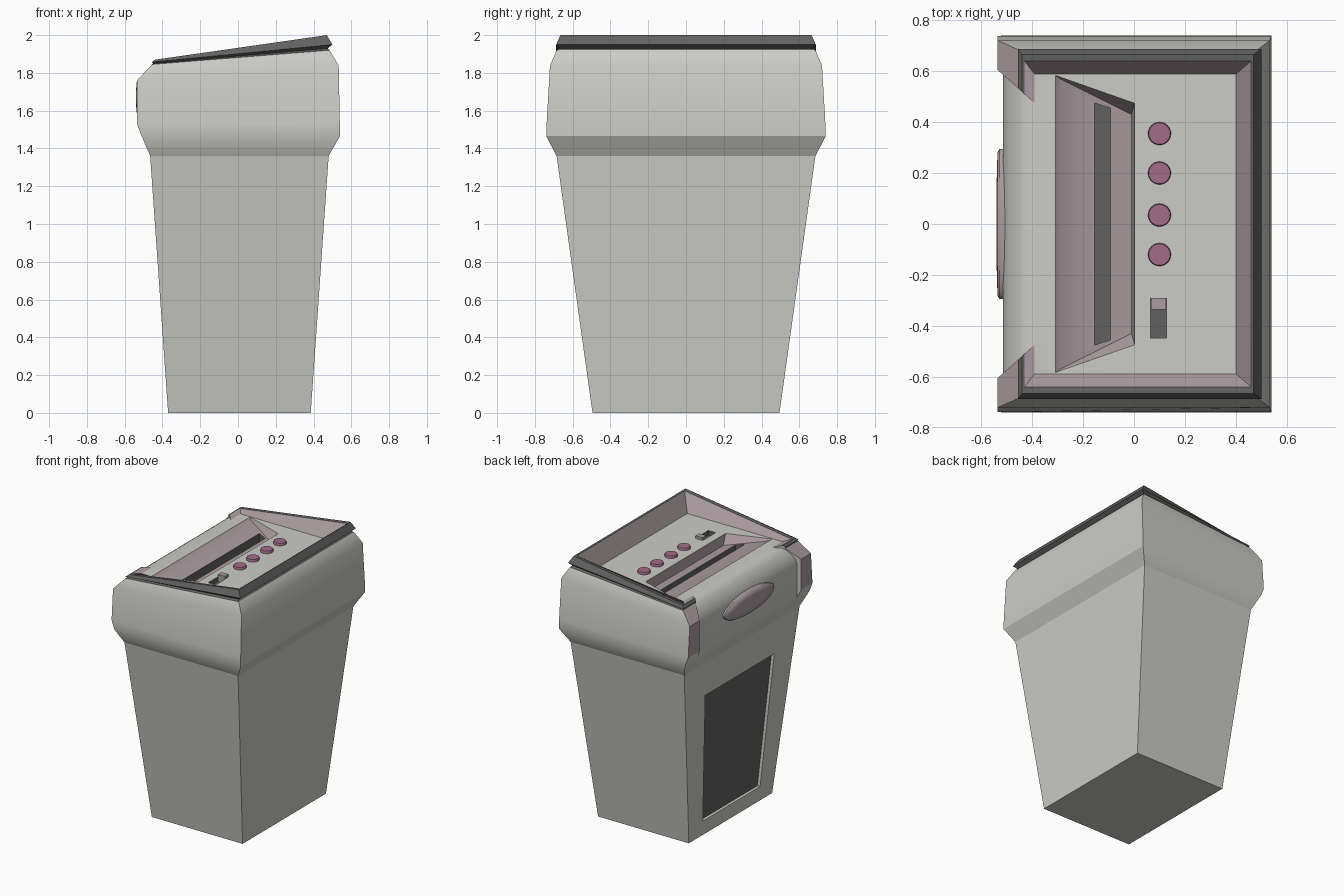
import bpy, bmesh, math

if "Cube" in bpy.data.objects:
    bpy.data.objects.remove(bpy.data.objects["Cube"])


def material(name, rgb):
    m = bpy.data.materials.new(name)
    m.diffuse_color = (*rgb, 1)
    m.use_nodes = True
    m.node_tree.nodes["Principled BSDF"].inputs["Base Color"].default_value = m.diffuse_color
    return m


GREY, MAUVE, DARK, PLUM = range(4)
MATS = [material("grey", (0.6, 0.6, 0.57)), material("mauve", (0.42, 0.34, 0.36)),
        material("dark", (0.12, 0.12, 0.12)), material("plum", (0.36, 0.15, 0.25))]
FLOOR = 1.86


def finish(name, bm):
    bmesh.ops.recalc_face_normals(bm, faces=bm.faces)
    me = bpy.data.meshes.new(name)
    bm.to_mesh(me)
    bm.free()
    for m in MATS:
        me.materials.append(m)
    ob = bpy.data.objects.new(name, me)
    bpy.context.collection.objects.link(ob)
    return ob


def loft(name, rings, mats=None, caps=(GREY, GREY)):
    """Closed skin through rings; mats = one material per band."""
    bm = bmesh.new()
    vs = [[bm.verts.new(p) for p in r] for r in rings]
    n = len(rings[0])
    for k in range(len(rings) - 1):
        for i in range(n):
            j = (i + 1) % n
            f = bm.faces.new((vs[k][i], vs[k][j], vs[k + 1][j], vs[k + 1][i]))
            m = mats[k] if mats else GREY
            f.material_index = m[i] if isinstance(m, tuple) else m
    for r, m in zip((vs[0], vs[-1]), caps):
        bm.faces.new(r).material_index = m
    return finish(name, bm)


def ring(x0, z0, x1, z1, y):
    return [(x0, -y, z0), (x1, -y, z1), (x1, y, z1), (x0, y, z0)]


def activate(ob):
    bpy.ops.object.select_all(action='DESELECT')
    ob.select_set(True)
    bpy.context.view_layer.objects.active = ob


def cut(ob, cutter):
    mod = ob.modifiers.new("cut", 'BOOLEAN')
    mod.operation, mod.solver, mod.object = 'DIFFERENCE', 'EXACT', cutter
    activate(ob)
    bpy.ops.object.modifier_apply(modifier=mod.name)
    bpy.data.objects.remove(cutter)


def smooth(ob, deg=30):
    activate(ob)
    bpy.ops.object.shade_smooth_by_angle(angle=math.radians(deg))


def disc(name, n, r, r_top, h, mat, dome=0.0):
    """Bevelled disc along z."""
    levels = [(r, -h), (r, h * 0.6), (r_top, h)]
    if dome:
        levels.append((r_top * 0.5, h + dome))
    rings = [[(a * math.cos(t * math.tau / n), a * math.sin(t * math.tau / n), z)
              for t in range(n)] for a, z in levels]
    return loft(name, rings, [mat] * (len(levels) - 1), (mat, mat))


# tapered waste bin
bin_body = loft("bin", [ring(-.37, 0, .385, 0, .495), ring(-.465, 1.36, .48, 1.36, .685)])


# recessed window on the left side
def window(off):
    pts = [(.34, .11), (-.34, .11), (-.41, 1.10), (.41, 1.10)]
    return [(-.37 - .07 * z + off, y, z) for y, z in pts]


cut(bin_body, loft("window_cutter", [window(-.1), window(.022)], None, (GREY, DARK)))

# cutting head with flared skirt, raised rim and sunken top
corner = (GREY, GREY, GREY, MAUVE)
head = loft("head", [
    ring(-.465, 1.36, .48, 1.36, .685),
    ring(-.51, 1.465, .54, 1.465, .74),
    ring(-.535, 1.53, .539, 1.53, .738),
    ring(-.535, 1.76, .533, 1.84, .72),
    ring(-.455, 1.845, .485, 1.92, .685),
    ring(-.45, 1.85, .475, 1.93, .67),
    ring(-.455, 1.857, .50, 1.95, .687),
    ring(-.44, 1.87, .47, 2.0, .665),
    ring(-.43, 1.87, .46, 1.995, .64),
    ring(-.39, FLOOR, .40, FLOOR, .588)],
    [GREY, GREY, corner, corner, DARK, DARK, DARK, DARK, MAUVE])

# curved panel set back between the two left corners
profile = [(-.6, 1.47), (-.513, 1.47), (-.514, 1.72), (-.506, 1.76), (-.485, 1.80),
           (-.46, 1.832), (-.435, 1.85), (-.385, 1.8602), (-.385, 2.05), (-.6, 2.05)]
cut(head, loft("panel_cutter",
               [[(x, s * (.6 - .9 * (x + .53)), z) for x, z in profile] for s in (-1, 1)]))

# sloping paper throat, feed slot and switch well
cut(head, loft("throat_cutter", [
    [(-.312, -.586, FLOOR + .003), (.003, -.476, FLOOR + .003),
     (.003, .476, FLOOR + .003), (-.312, .586, FLOOR + .003)],
    [(-.29, -.57, 1.845), (-.01, -.43, 1.79), (-.01, .43, 1.79), (-.29, .57, 1.845)]],
    [MAUVE], (MAUVE, MAUVE)))


def slot(z):
    return [(-.155, -.475, z), (-.092, -.455, z), (-.092, .455, z), (-.155, .475, z)]


cut(head, loft("slot_cutter", [slot(1.9), slot(1.72)], [DARK], (DARK, DARK)))


def box(name, x0, x1, y0, y1, z0, z1, mat):
    return loft(name, [[(x0, y0, z), (x1, y0, z), (x1, y1, z), (x0, y1, z)] for z in (z0, z1)],
                [mat], (mat, mat))


cut(head, box("well_cutter", .065, .127, -.447, -.29, 1.825, 1.9, DARK))
smooth(head)

# slide switch and round buttons
box("switch", .067, .125, -.335, -.291, 1.82, 1.88, MAUVE)
for i, y in enumerate((.355, .2, .035, -.12)):
    b = disc(f"button_{i + 1}", 24, .045, .042, .018, PLUM)
    b.location = (.1, y, FLOOR)
    smooth(b)

# oval badge plate on the left panel
plate = disc("oval_plate", 40, 1, .95, .02, MAUVE, .004)
plate.scale = (.085, .295, 1)
plate.rotation_euler = (0, -math.pi / 2, 0)
plate.location = (-.516, 0, 1.67)
smooth(plate)
